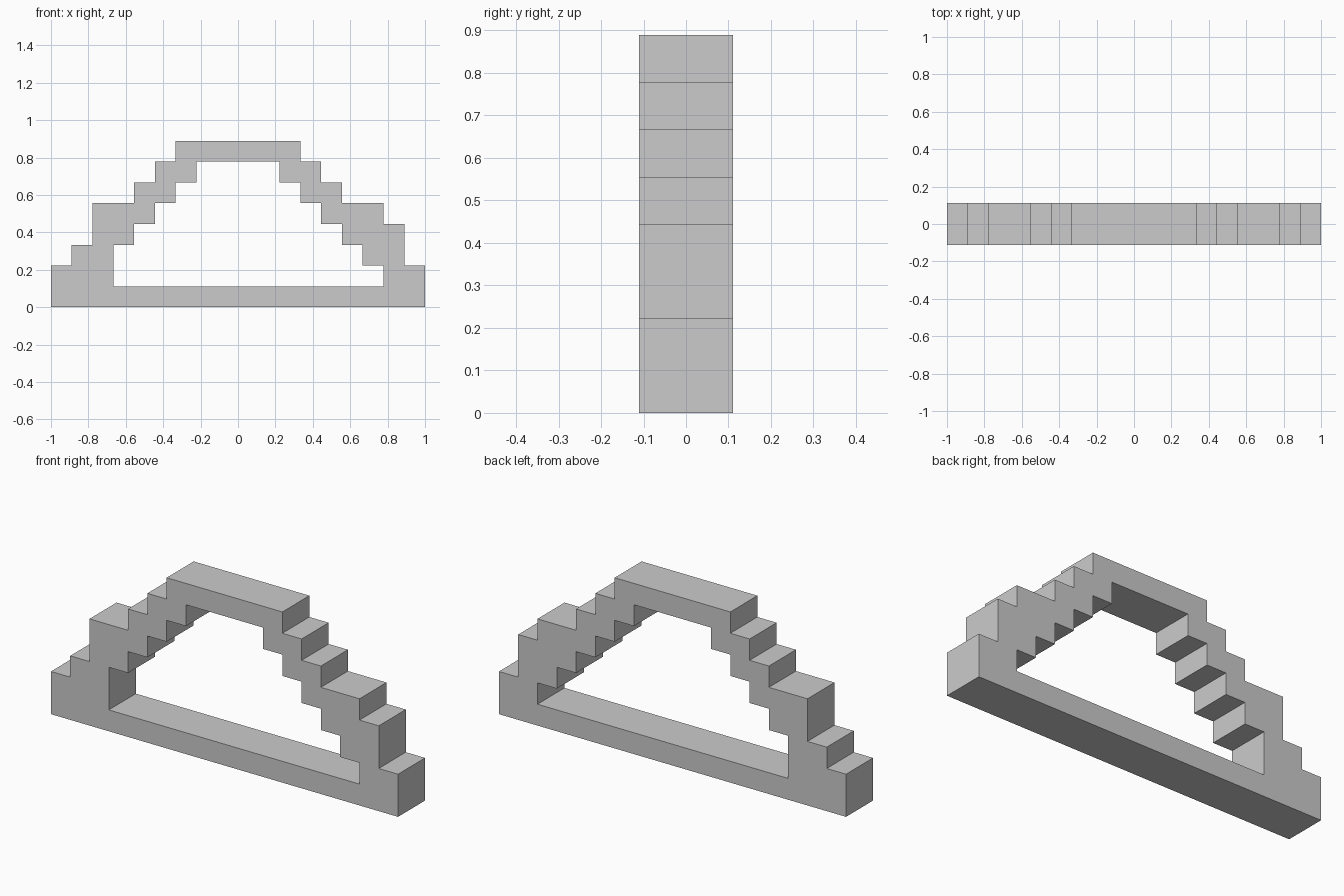
import bpy, bmesh

if "Cube" in bpy.data.objects:
    bpy.data.objects.remove(bpy.data.objects["Cube"])

U = 1 / 9          # block size
HALF_DEPTH = U     # frame is two blocks deep


def stepped_loop(columns):
    """Closed stair outline from (x, z) tops: rise at x to z, run to next x."""
    pts = []
    for (x0, _, z), (x1, _, _) in zip(columns, columns[1:]):
        pts += [(x0, z), (x1, z)]
    return pts


def outline(base, steps, end):
    """Stepped outline standing on 'base'; steps are (start x, height)."""
    cols = [(x, 0, z) for x, z in steps] + [(end, 0, 0)]
    return [(steps[0][0], base)] + stepped_loop(cols) + [(end, base)]


# Outer staircase silhouette and the stepped opening, in block units
outer = outline(0, [(-9, 2), (-8, 3), (-7, 5), (-5, 6), (-4, 7), (-3, 8),
                    (3, 7), (4, 6), (5, 5), (7, 4), (8, 2)], 9)
opening = outline(1, [(-6, 3), (-5, 4), (-4, 5), (-3, 6), (-2, 7),
                      (2, 6), (3, 5), (4, 4), (5, 3), (6, 2)], 7)

# Fill between the two outlines on the front plane
bm = bmesh.new()
edges = []
for loop in (outer, opening):
    vs = [bm.verts.new((x * U, -HALF_DEPTH, z * U)) for x, z in loop]
    edges += [bm.edges.new((a, b)) for a, b in zip(vs, vs[1:] + vs[:1])]
bmesh.ops.triangle_fill(bm, edges=edges, use_beauty=True, normal=(0, -1, 0))

# Extrude to full depth
ext = bmesh.ops.extrude_face_region(bm, geom=bm.faces[:], use_keep_orig=True)
moved = [g for g in ext["geom"] if isinstance(g, bmesh.types.BMVert)]
bmesh.ops.translate(bm, verts=moved, vec=(0, 2 * HALF_DEPTH, 0))
bmesh.ops.recalc_face_normals(bm, faces=bm.faces[:])

mesh = bpy.data.meshes.new("stepped_arch_frame")
bm.to_mesh(mesh)
bm.free()
frame = bpy.data.objects.new("stepped_arch_frame", mesh)
bpy.context.collection.objects.link(frame)
